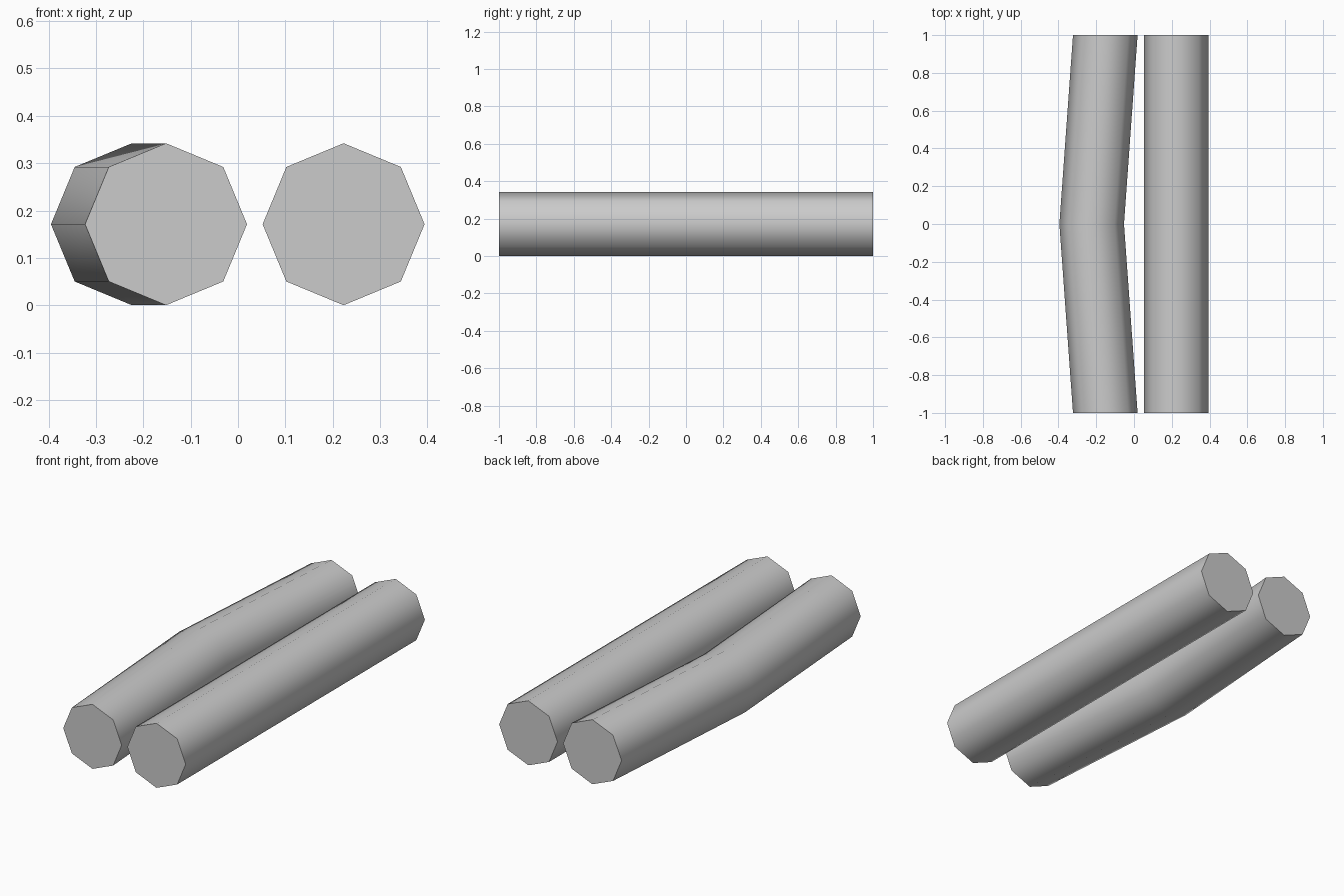
import bpy, bmesh, math

if "Cube" in bpy.data.objects:
    bpy.data.objects.remove(bpy.data.objects["Cube"])

R = 0.171      # log radius
SIDES = 8


def make_log(name, stations):
    """Loft an octagonal section through (centre x, y) stations and cap both ends."""
    bm = bmesh.new()
    rings = []
    for cx, y in stations:
        ring = []
        for i in range(SIDES):
            a = 2 * math.pi * i / SIDES
            ring.append(bm.verts.new((cx + R * math.cos(a), y, R + R * math.sin(a))))
        rings.append(ring)
    for a, b in zip(rings, rings[1:]):
        for i in range(SIDES):
            j = (i + 1) % SIDES
            bm.faces.new((a[i], a[j], b[j], b[i]))
    bm.faces.new(rings[0])
    bm.faces.new(rings[-1])
    bmesh.ops.recalc_face_normals(bm, faces=bm.faces)
    mesh = bpy.data.meshes.new(name)
    bm.to_mesh(mesh)
    bm.free()
    obj = bpy.data.objects.new(name, mesh)
    bpy.context.collection.objects.link(obj)
    # Rounded bark, crisp cut ends
    bpy.ops.object.select_all(action='DESELECT')
    obj.select_set(True)
    bpy.context.view_layer.objects.active = obj
    bpy.ops.object.shade_smooth_by_angle(angle=math.radians(60))
    return obj


# Straight log on the right, bent log on the left
make_log("straight_log", [(0.223, -1), (0.223, 1)])
make_log("bent_log", [(-0.152, -1), (-0.224, 0), (-0.152, 1)])
